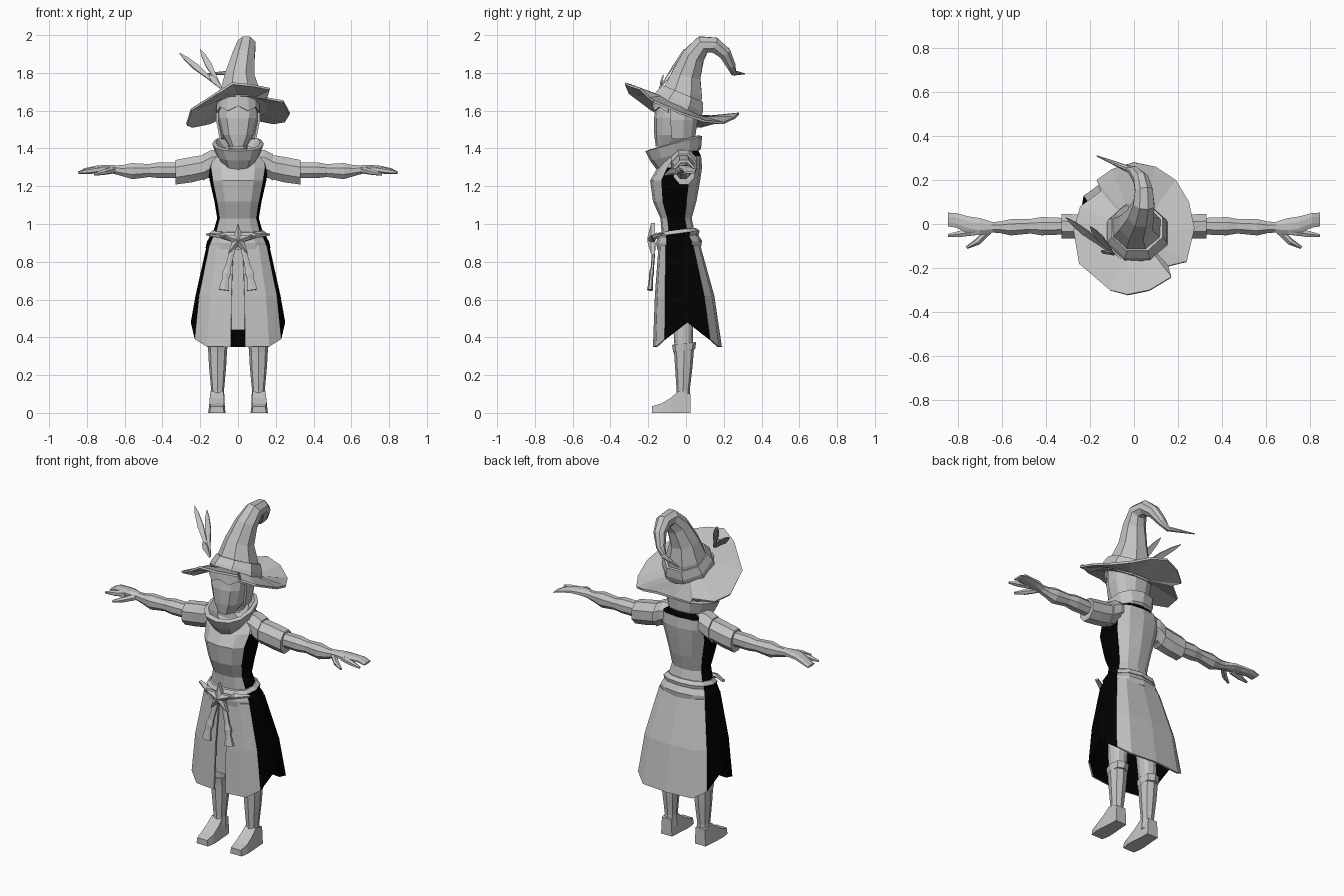
import bpy, bmesh
from math import sin, cos, pi, radians, copysign
from mathutils import Vector

cube = bpy.data.objects.get("Cube")
if cube:
    bpy.data.objects.remove(cube)


def material(name, value):
    mat = bpy.data.materials.new(name)
    mat.use_nodes = True
    colour = (value, value, value, 1)
    mat.diffuse_color = colour
    mat.node_tree.nodes["Principled BSDF"].inputs["Base Color"].default_value = colour
    return mat


GREY = material("grey cloth", .55)
BLACK = material("black lining", 0)


def loft(name, rings, closed=True, caps=True, rule=None, thick=0, lining=False):
    """Skin a row of equal rings; rule(centre, normal) picks the black faces."""
    bm = bmesh.new()
    rows = [[bm.verts.new(p) for p in ring] for ring in rings]
    count = len(rows[0])
    for low, high in zip(rows, rows[1:]):
        for j in range(count if closed else count - 1):
            k = (j + 1) % count
            bm.faces.new((low[j], low[k], high[k], high[j]))
    if closed and caps:
        bm.faces.new(rows[0][::-1])
        bm.faces.new(rows[-1])
        bmesh.ops.recalc_face_normals(bm, faces=bm.faces[:])
    bm.normal_update()
    if rule:
        for face in bm.faces:
            face.material_index = int(rule(face.calc_center_median(), face.normal))
    mesh = bpy.data.meshes.new(name)
    bm.to_mesh(mesh)
    bm.free()
    mesh.materials.append(GREY)
    mesh.materials.append(BLACK)
    obj = bpy.data.objects.new(name, mesh)
    bpy.context.scene.collection.objects.link(obj)
    if thick:
        mod = obj.modifiers.new("thickness", "SOLIDIFY")
        mod.thickness, mod.offset = thick, -1
        mod.material_offset = int(lining)
    return obj


FULL = range(0, 360, 30)


def ring(rx, front, back, zf, zb=None, cx=0, angles=FULL, power=.85):
    """Horizontal squared oval from front y to back y, tilted from zf to zb."""
    zb = zf if zb is None else zb
    points = []
    for angle in angles:
        s, c = sin(radians(angle)), -cos(radians(angle))
        s, c = copysign(abs(s) ** power, s), copysign(abs(c) ** power, c)
        t = (1 + c) / 2
        points.append((cx + rx * s, front + (back - front) * t, zf + (zb - zf) * t))
    return points


def tube(name, stations, sides=8, flat=1):
    """Tapered tube through (point, radius) stations."""
    points = [Vector(p) for p, r in stations]
    rings = []
    for i, (p, r) in enumerate(stations):
        t = (points[min(i + 1, len(points) - 1)] - points[max(i - 1, 0)]).normalized()
        ref = Vector((0, 1, 0)) if abs(t.x) > .95 else Vector((1, 0, 0))
        u = (ref - t * ref.dot(t)).normalized()
        v = t.cross(u) * flat
        turns = [2 * pi * (k + .5) / sides for k in range(sides)]
        rings.append([points[i] + (u * cos(a) + v * sin(a)) * r for a in turns])
    return loft(name, rings)


def limb(name, side, sections, sides=8):
    """Sideways limb from (x, y, z, half depth, half height) sections."""
    turns = [2 * pi * (k + .5) / sides for k in range(sides)]
    return loft(name, [[(side * x, y + ry * cos(a), z + rz * sin(a)) for a in turns]
                       for x, y, z, ry, rz in sections])


def side_panel(centre, normal):
    return abs(normal.x) > .82


# Torso with black side panels and a black patch below the nape
loft("torso", [ring(*r) for r in (
    (.165, -.14, .07, .87), (.13, -.13, .045, .96), (.11, -.135, .03, 1.03),
    (.125, -.175, .055, 1.12), (.15, -.19, .075, 1.23), (.162, -.15, .085, 1.3),
    (.15, -.1, .08, 1.36), (.07, -.1, .06, 1.4))],
    rule=lambda c, n: (side_panel(c, n) and c.z < 1.27) or
    (c.z > 1.37 and c.y > .03 and abs(c.x) < .08))

# Skirt split at the front, black side panels and lining
half = (2.5, 30, 60, 90, 120, 150)
around = half + (180,) + tuple(360 - a for a in reversed(half))
hem = []
for angle, (x, y, z) in zip(around, ring(.25, -.175, .19, .35, angles=around, power=.6)):
    hem.append((x, y, z + .13 * abs(sin(radians(angle))) ** 8))
loft("skirt", [hem, ring(.225, -.165, .15, .62, angles=around, power=.6),
               ring(.165, -.145, .075, .89, angles=around, power=.6)],
     closed=False, thick=.01, lining=True, rule=side_panel)
loft("front_underskirt", [[(-.06, -.135, z), (.06, -.135, z)] for z in (.44, .88)],
     closed=False, thick=.008)

# Belt and sash, black where they cross the side panels
loft("belt", [ring(.172, -.152, .08, .865, .88), ring(.165, -.158, .085, .9, .91),
              ring(.145, -.15, .06, .935, .95)], rule=side_panel)
loft("sash", [ring(.15, -.152, .068, .915, .945), ring(.152, -.158, .072, .935, .965),
              ring(.132, -.145, .05, .955, .98)], rule=side_panel)

# Star clasp
star = []
for k in range(10):
    reach = .034 if k % 2 else .09
    star.append((reach * sin(k * pi / 5), reach * cos(k * pi / 5)))
loft("star_clasp", [[(x * f, y, .915 + z * f) for x, z in star]
                    for f, y in ((1, -.165), (1, -.185), (.1, -.205))])

# Collar and neck
loft("collar", [ring(*r) for r in (
    (.085, -.15, .065, 1.28, 1.385), (.115, -.19, .08, 1.335, 1.4),
    (.137, -.215, .085, 1.385, 1.465), (.118, -.19, .065, 1.395, 1.47),
    (.08, -.13, .04, 1.35, 1.42))], caps=False)
loft("neck", [ring(.05, -.08, .03, z) for z in (1.36, 1.48)])

# Head and hair
loft("head", [ring(*r) for r in (
    (.045, -.16, -.03, 1.41), (.085, -.168, .03, 1.47), (.107, -.17, .05, 1.56),
    (.108, -.155, .055, 1.64), (.08, -.12, .04, 1.7))])
rear = range(75, 286, 30)
loft("back_hair", [ring(.1, -.14, .05, 1.45, angles=rear), ring(.12, -.16, .065, 1.55, angles=rear),
                   ring(.118, -.16, .065, 1.65, angles=rear)], closed=False, thick=.012)
fringe = (-75, -50, -25, 0, 25, 50, 75)
edge = [(x, y, z + .025 * (i % 2))
        for i, (x, y, z) in enumerate(ring(.118, -.178, .06, 1.6, 1.57, angles=fringe))]
loft("fringe", [edge, ring(.115, -.17, .06, 1.69, 1.6, angles=fringe)],
     closed=False, thick=.008)

# Hat: notched brim, band and curled crown
outline = [(-.03, -.32, 1.75), (.07, -.3, 1.74), (.17, -.24, 1.72), (.155, -.19, 1.67),
           (.24, -.17, 1.655), (.275, -.02, 1.59), (.25, .1, 1.55), (.19, .2, 1.54),
           (.1, .26, 1.57), (0, .28, 1.59), (-.1, .25, 1.57), (-.17, .2, 1.54),
           (-.15, .15, 1.54), (-.245, .08, 1.52), (-.275, -.03, 1.53),
           (-.25, -.18, 1.61), (-.11, -.3, 1.7)]
centre = Vector((.015, -.04))
inner = []
for x, y, z in outline:
    p = centre + (Vector((x, y)) - centre).normalized() * .13
    inner.append((p.x, p.y, 1.61 - .5 * p.y))
loft("hat_brim", [outline, inner], caps=False, thick=.012)
tube("hat_band", [((.015, -.05, 1.615), .15), ((.015, -.032, 1.65), .145),
                  ((.015, -.015, 1.69), .125)], 8)
tube("hat_crown", [((.015, -.045, 1.63), .138), ((.01, -.015, 1.7), .112),
                   ((.01, .002, 1.79), .083), ((.03, .04, 1.89), .064),
                   ((.045, .09, 1.95), .052), ((.045, .15, 1.948), .044),
                   ((.03, .205, 1.905), .036), ((0, .238, 1.84), .026),
                   ((-.03, .252, 1.8), .015), ((-.17, .31, 1.795), .003)])

# Feathers tucked into the band
root = Vector((-.09, -.14, 1.72))
for name, tip in (("long_feather", (-.31, .03, 1.905)), ("upright_feather", (-.2, -.01, 1.925)),
                  ("short_feather", (-.15, -.12, 1.79))):
    tip = Vector(tip)
    tube(name, [(root.lerp(tip, t), r) for t, r in
                ((0, .008), (.3, .014), (.6, .024), (.85, .016), (1, .002))], 4, .3)

for side, label in ((1, "left"), (-1, "right")):
    # Arm, sleeve and hand
    limb(label + "_shoulder", side, (
        (.07, -.012, 1.345, .06, .045), (.14, -.012, 1.325, .074, .072),
        (.185, -.012, 1.3, .07, .076)))
    limb(label + "_sleeve", side, (
        (.12, -.015, 1.31, .06, .06), (.19, -.015, 1.299, .064, .07),
        (.25, -.012, 1.287, .06, .073), (.33, -.01, 1.274, .06, .07)))
    limb(label + "_forearm", side, (
        (.3, -.01, 1.285, .04, .045), (.42, -.01, 1.285, .045, .045),
        (.47, -.01, 1.283, .036, .037), (.56, -.015, 1.28, .04, .046),
        (.61, -.015, 1.282, .028, .032), (.66, -.015, 1.288, .025, .024)))
    limb(label + "_palm_and_fingers", side, (
        (.64, -.015, 1.288, .025, .024), (.7, -.012, 1.295, .042, .02),
        (.75, -.005, 1.294, .042, .016), (.81, .017, 1.285, .036, .012),
        (.845, .02, 1.272, .034, .006)))
    for finger, path in (("index", ((.72, -.035, 1.29), (.79, -.045, 1.28), (.845, -.052, 1.272))),
                         ("thumb", ((.66, -.03, 1.285), (.71, -.08, 1.275), (.76, -.107, 1.262)))):
        tube(f"{label}_{finger}", [((side * x, y, z), r) for (x, y, z), r in
                                   zip(path, (.018, .016, .007))], 6)

    # Leg and boot
    cx = side * .108
    loft(label + "_thigh", [ring(.045, -.06, .035, .33, cx=cx),
                            ring(.07, -.09, .045, .86, cx=side * .085)])
    loft(label + "_boot_shaft", [ring(*r, cx=cx, angles=range(0, 360, 45)) for r in (
        (.038, -.055, .022, .05), (.034, -.05, .02, .12), (.045, -.058, .034, .24),
        (.05, -.064, .042, .33))])
    loft(label + "_boot_cuff", [ring(*r, cx=cx, angles=range(0, 360, 45)) for r in (
        (.05, -.068, .048, .32, .335), (.054, -.074, .054, .36, .375))])
    loft(label + "_foot", [
        [(side * .112 + sx * w * (1 if low else .85), y, 0 if low else h)
         for sx, low in ((-1, 1), (1, 1), (1, 0), (-1, 0))]
        for y, w, h in ((-.18, .038, .035), (-.13, .046, .05), (-.08, .044, .08),
                        (-.04, .04, .115), (.025, .036, .1))])

    # Belt ribbon and tassel
    tube(label + "_ribbon", [((side * x, y, z), r) for x, y, z, r in (
        (.02, -.17, .915, .015), (.09, -.165, .94, .02), (.165, -.12, .945, .012))], 4, .6)
    tube(label + "_tassel", [((side * x, y, z), r) for x, y, z, r in (
        (.02, -.168, .9, .016), (.053, -.178, .77, .018), (.06, -.182, .74, .026),
        (.067, -.186, .71, .02), (.075, -.19, .65, .032))], 6, .5)
